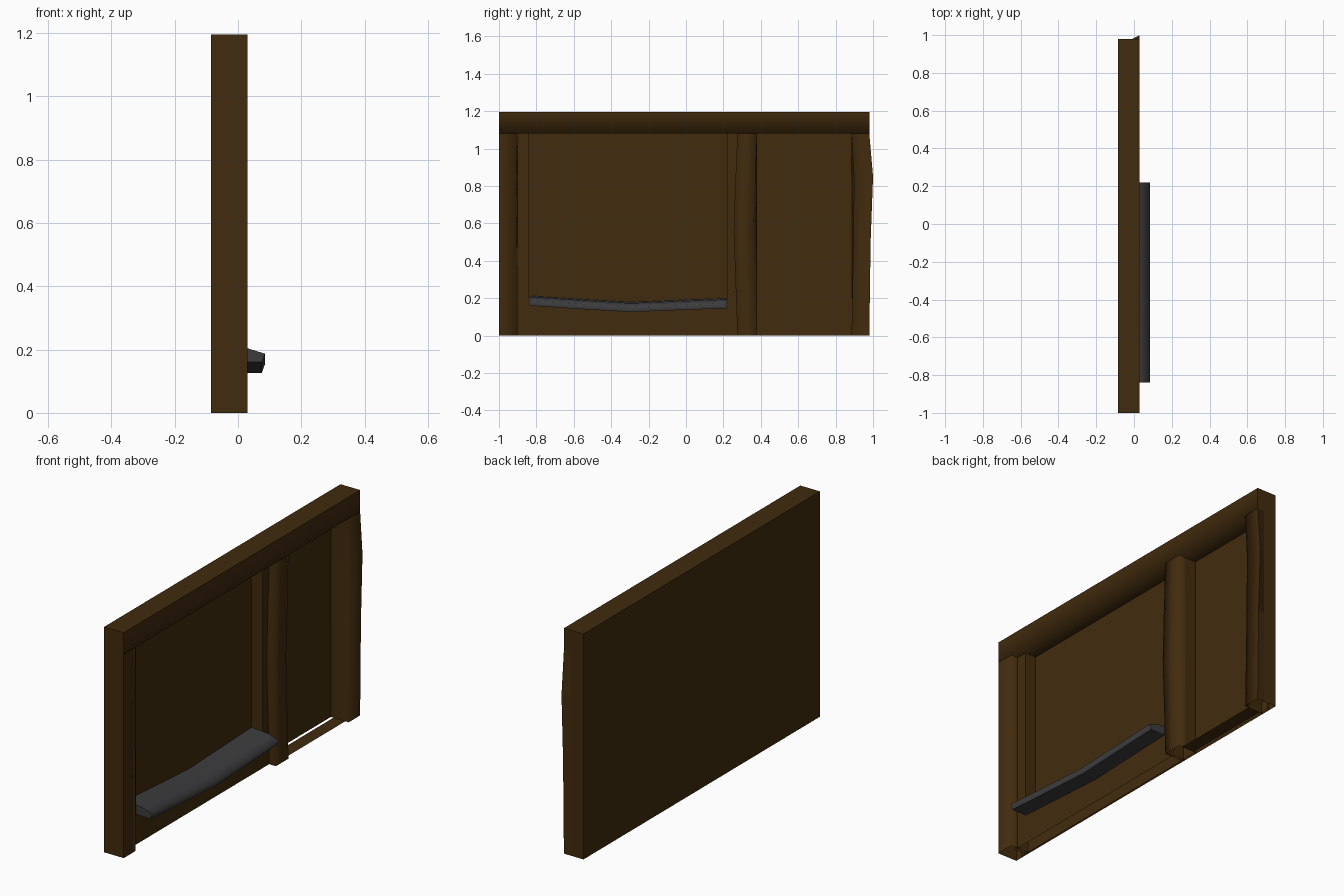
import bpy, bmesh

cube = bpy.data.objects.get("Cube")
if cube:
    bpy.data.objects.remove(cube, do_unlink=True)

BACK, PANEL, STEP, FRONT = -0.085, -0.075, -0.01, 0.03   # depth layers
SILL_Z, BEAM_Z, TOP = 0.17, 1.08, 1.195


def material(name, rgb):
    m = bpy.data.materials.new(name)
    m.use_nodes = True
    m.diffuse_color = (*rgb, 1)
    m.node_tree.nodes["Principled BSDF"].inputs["Base Color"].default_value = (*rgb, 1)
    return m


wood = material("dark brown wood", (0.054, 0.024, 0.0042))
metal = material("dark grey", (0.045, 0.045, 0.048))


def finish(name, bm, mat):
    mesh = bpy.data.meshes.new(name)
    bm.to_mesh(mesh)
    bm.free()
    ob = bpy.data.objects.new(name, mesh)
    bpy.context.collection.objects.link(ob)
    mesh.materials.append(mat)


def box(name, x, y, z):
    """Board; those standing on the ground are hollow underneath."""
    bm = bmesh.new()
    bmesh.ops.create_cube(bm, size=1)
    for v in bm.verts:
        v.co = [r[0] if c < 0 else r[1] for c, r in zip(v.co, (x, y, z))]
    bm.normal_update()
    if z[0] == 0:
        under = [f for f in bm.faces if f.normal.z < -0.9]
        bmesh.ops.delete(bm, geom=under, context='FACES_ONLY')
    finish(name, bm, wood)


def loft(name, rings, mat, smooth_sides, open_start=False):
    """Skin a row of closed cross-sections; the listed sides blend smoothly."""
    bm = bmesh.new()
    rows = [[bm.verts.new(p) for p in ring] for ring in rings]
    n = len(rows[0])
    for a, b in zip(rows, rows[1:]):
        for i in range(n):
            j = (i + 1) % n
            bm.faces.new((a[i], a[j], b[j], b[i])).smooth = i in smooth_sides
    start = bm.faces.new(rows[0])
    bm.faces.new(rows[-1])
    bmesh.ops.recalc_face_normals(bm, faces=bm.faces)
    if open_start:
        bmesh.ops.delete(bm, geom=[start], context='FACES_ONLY')
    finish(name, bm, mat)


def post(name, y0, y1, rows, smooth_sides):
    """Hollow upright with a straight back and a hand-hewn, wavy front."""
    rings = []
    for z, left, right in rows:
        rings.append([(BACK, y0, z), (STEP, y0 + left, z), (FRONT, y0 + left, z),
                      (FRONT, y1 + right, z), (STEP, y1, z), (BACK, y1, z)])
    loft(name, rings, wood, smooth_sides, open_start=True)


# Back board and the window wall of the wide bay
box("back_panel", (BACK, PANEL), (-0.95, 0.93), (0, BEAM_Z))
box("lower_wall", (-0.08, STEP), (-0.92, 0.29), (0, SILL_Z))
box("front_jamb", (-0.08, STEP), (-0.92, -0.84), (SILL_Z, BEAM_Z))
box("middle_jamb", (-0.08, STEP), (0.22, 0.29), (SILL_Z, BEAM_Z))

# Top beam, softened along its lower front edge
beam = [(BACK, TOP), (FRONT, TOP), (FRONT, BEAM_Z), (BACK, BEAM_Z)]
loft("top_beam", [[(x, y, z) for x, z in beam] for y in (-1, 0.98)], wood, {1, 2})

# Uprights
post("front_post", -1, -0.9,
     [(0, 0, 0), (0.5, 0, -0.003), (0.85, 0, -0.008), (BEAM_Z, 0, 0)], {2, 3})
post("middle_post", 0.275, 0.38,
     [(0, 0, 0), (0.55, -0.02, -0.02), (0.8, -0.012, -0.01), (BEAM_Z, 0, 0)], {1, 2, 3})
post("back_post", 0.885, 0.98,
     [(0, 0, 0), (0.5, 0.01, 0.007), (0.85, 0.013, 0.02), (BEAM_Z, 0, 0)], {1, 2})

# Thin floor of the narrow bay, standing clear of the back panel
bm = bmesh.new()
bm.faces.new([bm.verts.new((x, y, 0)) for x, y in
              ((-0.06, 0.38), (0.01, 0.38), (0.01, 0.885), (-0.06, 0.885))])
finish("narrow_bay_floor", bm, wood)

# Sagging shelf with a rounded-looking lip
profile = [(PANEL, 0.213), (0.02, 0.207), (0.085, 0.187), (0.075, 0.16), (PANEL, 0.16)]
sag = [(-0.84, 0), (-0.57, -0.018), (-0.3, -0.034), (-0.04, -0.024), (0.22, -0.014)]
loft("shelf", [[(x, y, z + dz) for x, z in profile] for y, dz in sag], metal, {0, 1, 2})
